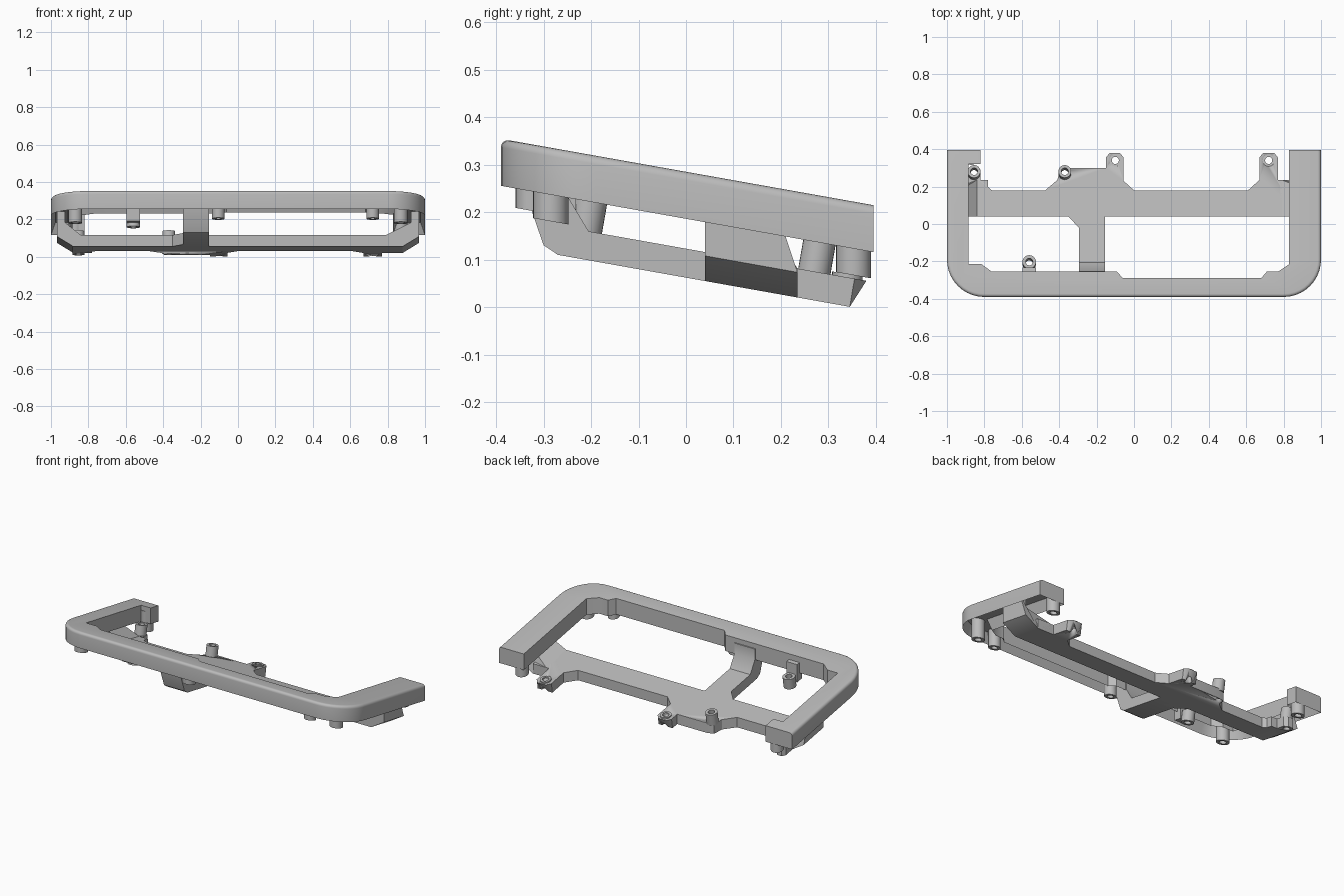
import bpy
import bmesh
from math import sin, cos, pi

SLOPE = 0.178   # the whole part leans down towards the back

cube = bpy.data.objects.get("Cube")
if cube:
    bpy.data.objects.remove(cube, do_unlink=True)

grey = bpy.data.materials.new("plain grey")
grey.use_nodes = True
colour = (0.5, 0.5, 0.5, 1)
grey.diffuse_color = colour
grey.node_tree.nodes["Principled BSDF"].inputs["Base Color"].default_value = colour


def finish(name, bm):
    """Lean the mesh, then make it an object."""
    bmesh.ops.recalc_face_normals(bm, faces=bm.faces)
    for v in bm.verts:
        v.co.z -= SLOPE * v.co.y
    mesh = bpy.data.meshes.new(name)
    bm.to_mesh(mesh)
    bm.free()
    mesh.materials.append(grey)
    ob = bpy.data.objects.new(name, mesh)
    bpy.context.collection.objects.link(ob)
    bpy.ops.object.select_all(action="DESELECT")
    ob.select_set(True)
    bpy.context.view_layer.objects.active = ob
    bpy.ops.object.shade_smooth_by_angle(angle=0.6)
    return ob


def prism(outline, low, high, axis="z"):
    """Extrude an outline along an axis; returns the mesh and its first cap."""
    place = {"x": lambda a, b, h: (h, a, b),
             "y": lambda a, b, h: (a, h, b),
             "z": lambda a, b, h: (a, b, h)}[axis]
    bm = bmesh.new()
    lo = [bm.verts.new(place(a, b, low)) for a, b in outline]
    hi = [bm.verts.new(place(a, b, high)) for a, b in outline]
    cap = bm.faces.new(lo[::-1])
    bm.faces.new(hi)
    for i in range(len(lo)):
        j = (i + 1) % len(lo)
        bm.faces.new((lo[i], lo[j], hi[j], hi[i]))
    bmesh.ops.recalc_face_normals(bm, faces=bm.faces)
    return bm, cap


def circle(x, y, r, n=24):
    return [(x + r * cos(2 * pi * i / n), y + r * sin(2 * pi * i / n)) for i in range(n)]


def tube(name, x, y, low, high, r, hole, lean=0.0):
    """Hollow round post."""
    bm = bmesh.new()
    mid = (low + high) / 2
    rings = [[bm.verts.new((a, b + lean * (z - mid), z)) for a, b in circle(x, y, rad)]
             for rad, z in ((r, low), (r, high), (hole, high), (hole, low))]
    for k in range(4):
        p, q = rings[k], rings[(k + 1) % 4]
        for i in range(len(p)):
            j = (i + 1) % len(p)
            bm.faces.new((p[i], p[j], q[j], q[i]))
    finish(name, bm)


# U-shaped top frame, rounded outside and hollow underneath
def corner(side, start):
    steps = 10
    return [(side * 0.8 + 0.2 * cos(start + pi / 2 * i / steps),
             -0.19 + 0.2 * sin(start + pi / 2 * i / steps)) for i in range(steps + 1)]


inner = [(0.83, 0.395), (0.83, -0.215), (0.77, -0.255), (0.71, -0.255), (0.68, -0.29),
         (-0.06, -0.29), (-0.09, -0.255), (-0.76, -0.255), (-0.815, -0.215),
         (-0.885, -0.215), (-0.885, 0.32), (-0.82, 0.32), (-0.82, 0.395)]
outline = [(-1, 0.395)] + corner(-1, pi) + corner(1, 1.5 * pi) + [(1, 0.395)] + inner
bm, under = prism(outline, 0.186, 0.285)
bmesh.ops.inset_region(bm, faces=[under], thickness=0.024, use_even_offset=True)
for v in under.verts:
    v.co.z = 0.25
rim = []
for e in bm.edges:
    m = (e.verts[0].co + e.verts[1].co) / 2
    if m.z > 0.284 and m.y < 0.39 and (m.y < -0.3 or abs(m.x) > 0.9):
        rim.append(e)
bmesh.ops.bevel(bm, geom=rim, offset=0.018, segments=4, profile=0.5, affect="EDGES")
finish("top_frame", bm)

# Lower cross plate with its screw tabs
plate = [(-0.885, 0.04), (-0.35, 0.04), (-0.295, -0.02), (-0.155, -0.02), (-0.155, 0.04),
         (0.88, 0.04), (0.88, 0.235), (0.77, 0.235),
         (0.77, 0.355), (0.75, 0.38), (0.69, 0.38), (0.67, 0.355),
         (0.67, 0.235), (0.61, 0.18), (0, 0.18), (-0.055, 0.23),
         (-0.055, 0.355), (-0.075, 0.38), (-0.13, 0.38), (-0.15, 0.355),
         (-0.15, 0.3), (-0.35, 0.3), (-0.395, 0.29), (-0.41, 0.235), (-0.475, 0.18),
         (-0.76, 0.18), (-0.82, 0.235), (-0.82, 0.29), (-0.84, 0.31), (-0.87, 0.31),
         (-0.885, 0.29)]
bm, _ = prism(plate, 0.062, 0.123)
for v in bm.verts:
    if v.co.z < 0.07:
        v.co.y = min(v.co.y, 0.345)
cross = finish("cross_plate", bm)

# Screw holes through the tabs
for x, y in ((-0.1, 0.34), (0.72, 0.34), (-0.37, 0.275), (-0.855, 0.275)):
    bm, _ = prism(circle(x, y, 0.019), 0, 0.17)
    cutter = finish("hole_cutter", bm)
    cutter.hide_render = True
    cutter.hide_set(True)
    cut = cross.modifiers.new("screw hole", "BOOLEAN")
    cut.operation = "DIFFERENCE"
    cut.solver = "EXACT"
    cut.object = cutter

# Rising ends that join the plate to the frame arms
for side, name, slope_start in ((-1, "right_riser", 0.84), (1, "left_riser", 0.79)):
    profile = [(0.78, 0.062), (0.88, 0.062), (0.967, 0.115), (0.967, 0.255),
               (0.925, 0.255), (0.925, 0.19), (slope_start, 0.123), (0.78, 0.123)]
    bm, _ = prism([(side * a, b) for a, b in profile], 0.04, 0.185, "y")
    for v in bm.verts:
        if v.co.y > 0.1 and v.co.z < 0.13:
            v.co.y += 0.05
    finish(name, bm)

# Stem from the plate up to the front bar
stem = [(0.05, 0.062), (-0.27, 0.062), (-0.3, 0.077), (-0.34, 0.185), (-0.34, 0.255),
        (-0.25, 0.255), (-0.25, 0.19), (-0.205, 0.123), (0.05, 0.123)]
bm, _ = prism(stem, -0.295, -0.155, "x")
finish("stem", bm)

# Posts hanging from the frame
for x in (-0.87, 0.87):
    for y in (-0.285, 0.353):
        tube("corner_post", x, y, 0.13, 0.255, 0.037, 0.02)
for x in (-0.105, 0.72):
    tube("front_post", x, -0.325, 0.145, 0.255, 0.034, 0.018)

# Leaning posts standing on the plate
for x in (-0.855, -0.37):
    tube("standing_post", x, 0.275, 0.115, 0.186, 0.034, 0.019, 0.17)

# Low collars on the back tabs
for x in (-0.1, 0.72):
    tube("tab_collar", x, 0.34, 0.12, 0.13, 0.032, 0.019)

# Screw eye behind the front bar
tube("front_eye", -0.56, -0.208, 0.12, 0.186, 0.036, 0.019, 0.17)
bm, _ = prism([(-0.596, -0.28), (-0.524, -0.28), (-0.524, -0.232), (-0.596, -0.232)],
              0.14, 0.25)
finish("front_eye_bracket", bm)
